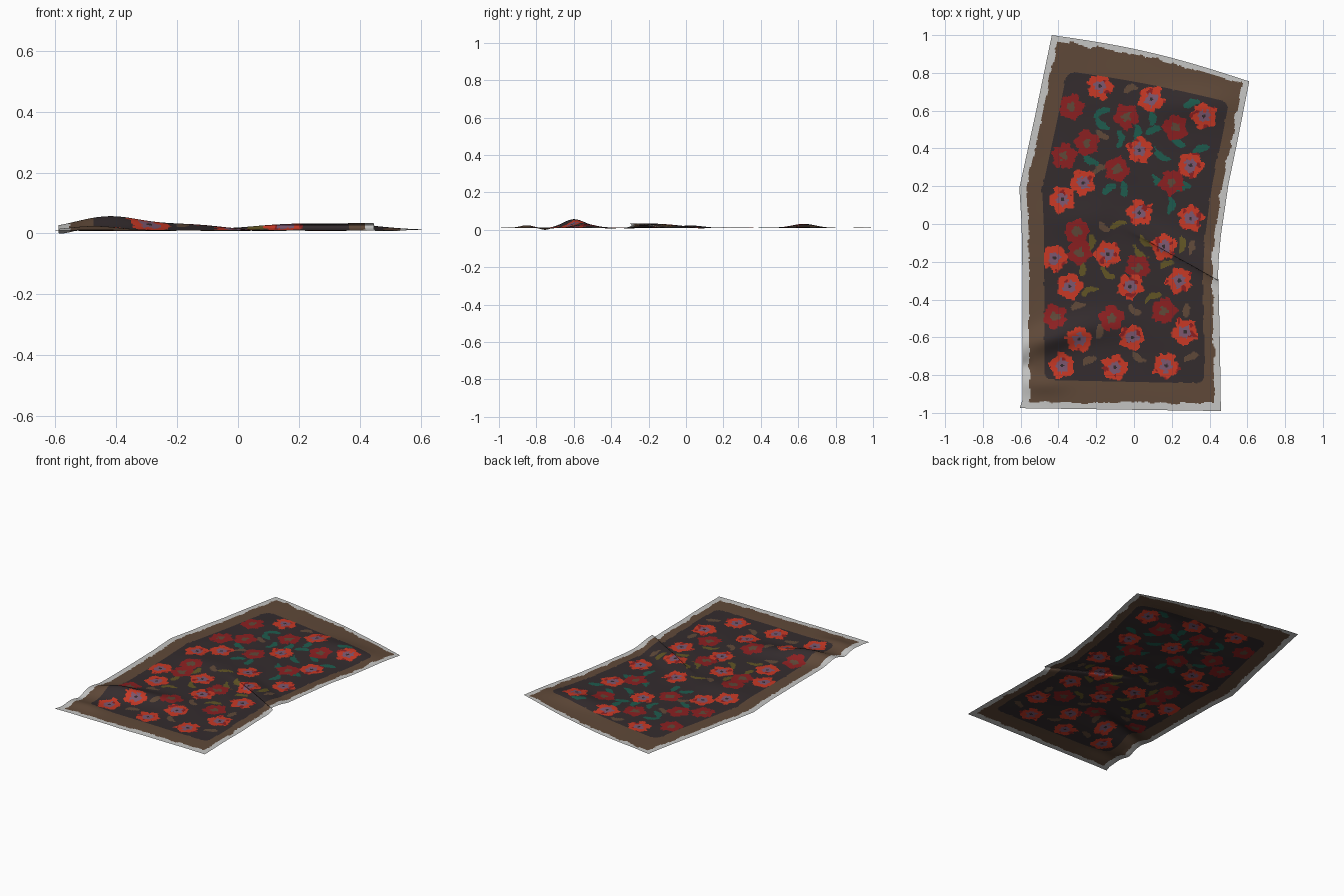
import bpy, math
from mathutils import Vector, noise

if "Cube" in bpy.data.objects:
    bpy.data.objects.remove(bpy.data.objects["Cube"])

NX, NY = 180, 340

# flat colours
COLOURS = [("light_grey_fringe", (0.56, 0.56, 0.55)), ("brown_border", (0.115, 0.066, 0.040)),
           ("charcoal_field", (0.034, 0.025, 0.027)), ("poppy_orange", (0.58, 0.040, 0.018)),
           ("deep_red", (0.26, 0.014, 0.015)), ("mauve_centre", (0.20, 0.095, 0.16)),
           ("teal_leaf", (0.013, 0.105, 0.075)), ("olive_leaf", (0.12, 0.09, 0.018))]
FRINGE, BROWN, FIELD, ORANGE, RED, MAUVE, TEAL, OLIVE = range(8)

# outline of the rug: left and right edges from bottom to top (v, x, y)
LEFT = [(0, -.605, -.975), (.03, -.59, -.93), (.33, -.59, -.32), (.5, -.595, .0),
        (.59, -.607, .19), (.8, -.52, .59), (1, -.435, 1.0)]
RIGHT = [(0, .46, -.99), (.2, .455, -.64), (.42, .445, -.22), (.5, .46, -.06),
         (.64, .50, .21), (.8, .55, .45), (1, .61, .755)]

# pattern centres
POPPIES = [(-.18, .73), (.09, .66), (.37, .57), (.03, .39), (.30, .31), (-.27, .22), (.03, .06),
           (.30, .03), (-.42, -.18), (-.14, -.16), (.16, -.12), (-.34, -.33), (-.02, -.33),
           (.24, -.30), (-.29, -.61), (-.01, -.60), (.27, -.57), (-.38, -.75), (-.10, -.76),
           (.17, -.75), (-.38, .13)]
REDS = [(-.33, .62), (-.04, .57), (.22, .51), (-.37, .36), (-.09, .29), (.20, .22), (-.25, .43),
        (-.30, -.04), (-.29, -.15), (-.42, -.49), (-.12, -.50), (.16, -.46), (.02, -.23)]
TEALS = [(-.17, .60), (-.17, .52), (.02, .48), (.10, .50), (.14, .36), (-.07, .45), (.35, .40),
         (.23, .43), (-.05, .18), (-.13, .19), (.13, .22), (.20, .10), (.30, .64), (-.23, .33),
         (.10, .56), (.26, .20)]
OLIVES = [(-.09, .0), (.03, -.16), (.26, -.11), (.17, -.21), (-.14, -.27), (-.27, -.24),
          (.10, -.38), (.06, -.10), (-.22, -.10), (-.24, -.35)]
BROWNS = [(-.02, .72), (-.17, .47), (.16, .76), (-.18, .30), (-.16, -.02), (.31, -.12), (-.30, -.43),
          (.0, -.46), (-.18, -.57), (.30, -.70), (.02, -.71), (.28, -.46), (-.24, -.72)]


def along(edge, v):
    for (a, ax, ay), (b, bx, by) in zip(edge, edge[1:]):
        if v <= b + 1e-9:
            t = (v - a) / (b - a)
            return ax + (bx - ax) * t, ay + (by - ay) * t


def smooth(a, b, x):
    t = min(1, max(0, (x - a) / (b - a)))
    return t * t * (3 - 2 * t)


def bump(x, y, cx, cy, wx, wy):
    return math.exp(-((x - cx) / wx) ** 2 - ((y - cy) / wy) ** 2)


def rag(x, y, scale, seed=0):
    return noise.noise(Vector((x * scale, y * scale, seed)))


# cloth shape: humps, overlapping crease on the right, small ripples
def cloth(u, v):
    (lx, ly), (rx, ry) = along(LEFT, v), along(RIGHT, v)
    x = lx + (rx - lx) * u
    y = ly + (ry - ly) * u
    y += 0.03 * math.sin(math.pi * u) * smooth(.8, 1, v)
    z = 0.013 + 0.003 * rag(x, y, 5)
    z += 0.046 * bump(x, y, -.42, -.60 + .25 * (x + .42), .17, .07)
    z += 0.016 * bump(x, y, -.15, -.54, .15, .08)
    z += 0.014 * bump(x, y, -.48, -.85, .12, .05)
    z += 0.023 * bump(x, y, .30, .63, .22, .09)
    z += 0.012 * bump(x, y, -.25, .02, .2, .10)
    z -= 0.012 * bump(x, y, -.58, -.75, .04, .04)
    crease = -.07 - .46 * x + .05 + .012 * math.sin(9 * x)
    d = (y - crease) / 0.035
    s = smooth(-.15, .25, x)
    z += 0.024 * s * math.exp(-(d * .6) ** 2)
    y -= 0.06 * s * math.exp(-d * d)
    return Vector((x, y, z))


def flower_at(x, y, centres, radius):
    for i, (cx, cy) in enumerate(centres):
        dx, dy = x - cx, y - cy
        r = math.hypot(dx, dy)
        if r < radius * 1.3:
            edge = radius * (1 + .1 * math.cos(5 * math.atan2(dy, dx) + i * 1.7) + .25 * rag(x, y, 45))
            if r < edge:
                return r / edge
    return None


def leaf_at(x, y, centres, length, width):
    for i, (cx, cy) in enumerate(centres):
        dx, dy = x - cx, y - cy
        if abs(dx) < .07 and abs(dy) < .07:
            a = .4 + i * 2.1
            p = dx * math.cos(a) + dy * math.sin(a)
            q = dy * math.cos(a) - dx * math.sin(a) + 6 * p * p
            if (p / length) ** 2 + (q / width) ** 2 < 1 + .9 * rag(x, y, 40):
                return True
    return False


# colour rule for one face
def colour(u, v, x, y):
    n = .012 * rag(x, y, 14, 3) + .006 * rag(x, y, 50, 5)
    if min(u - .034, .968 - u) < n or min(v - .022, .985 - v) < n * .8:
        return FRINGE
    n *= .5
    # rounded corners of the dark field
    cu, cv = max(.15 - u, u - .88, 0) / .04, max(.105 - v, v - .892, 0) / .022
    if math.hypot(cu, cv) > 1 + n * 15:
        return BROWN
    f = flower_at(x, y, POPPIES, .066)
    if f is not None:
        if f < .14:
            return FIELD
        if f < .48 + .25 * rag(x, y, 60, 2):
            return MAUVE
        return RED if rag(x, y, 28, 7) > .33 else ORANGE
    f = flower_at(x, y, REDS, .064)
    if f is not None:
        return BROWN if f < .36 + .3 * rag(x, y, 50) else RED
    if leaf_at(x, y, TEALS, .046, .019):
        return TEAL
    if leaf_at(x, y, OLIVES, .046, .017):
        return OLIVE
    if leaf_at(x, y, BROWNS, .040, .018):
        return BROWN
    return FIELD


# rug sheet
verts = [cloth(i / NX, j / NY) for j in range(NY + 1) for i in range(NX + 1)]
low = min(p.z for p in verts)
for p in verts:
    p.z -= low
W = NX + 1
faces = [(j * W + i, j * W + i + 1, (j + 1) * W + i + 1, (j + 1) * W + i)
         for j in range(NY) for i in range(NX)]
mesh = bpy.data.meshes.new("rug")
mesh.from_pydata(verts, [], faces)
for name, rgb in COLOURS:
    m = bpy.data.materials.new(name)
    m.diffuse_color = (*rgb, 1)
    m.use_nodes = True
    m.node_tree.nodes["Principled BSDF"].inputs["Base Color"].default_value = m.diffuse_color
    mesh.materials.append(m)
for k, f in enumerate(mesh.polygons):
    j, i = divmod(k, NX)
    c = (verts[faces[k][0]] + verts[faces[k][2]]) / 2
    f.material_index = colour((i + .5) / NX, (j + .5) / NY, c.x, c.y)
    f.use_smooth = True
rug = bpy.data.objects.new("rug", mesh)
bpy.context.collection.objects.link(rug)
